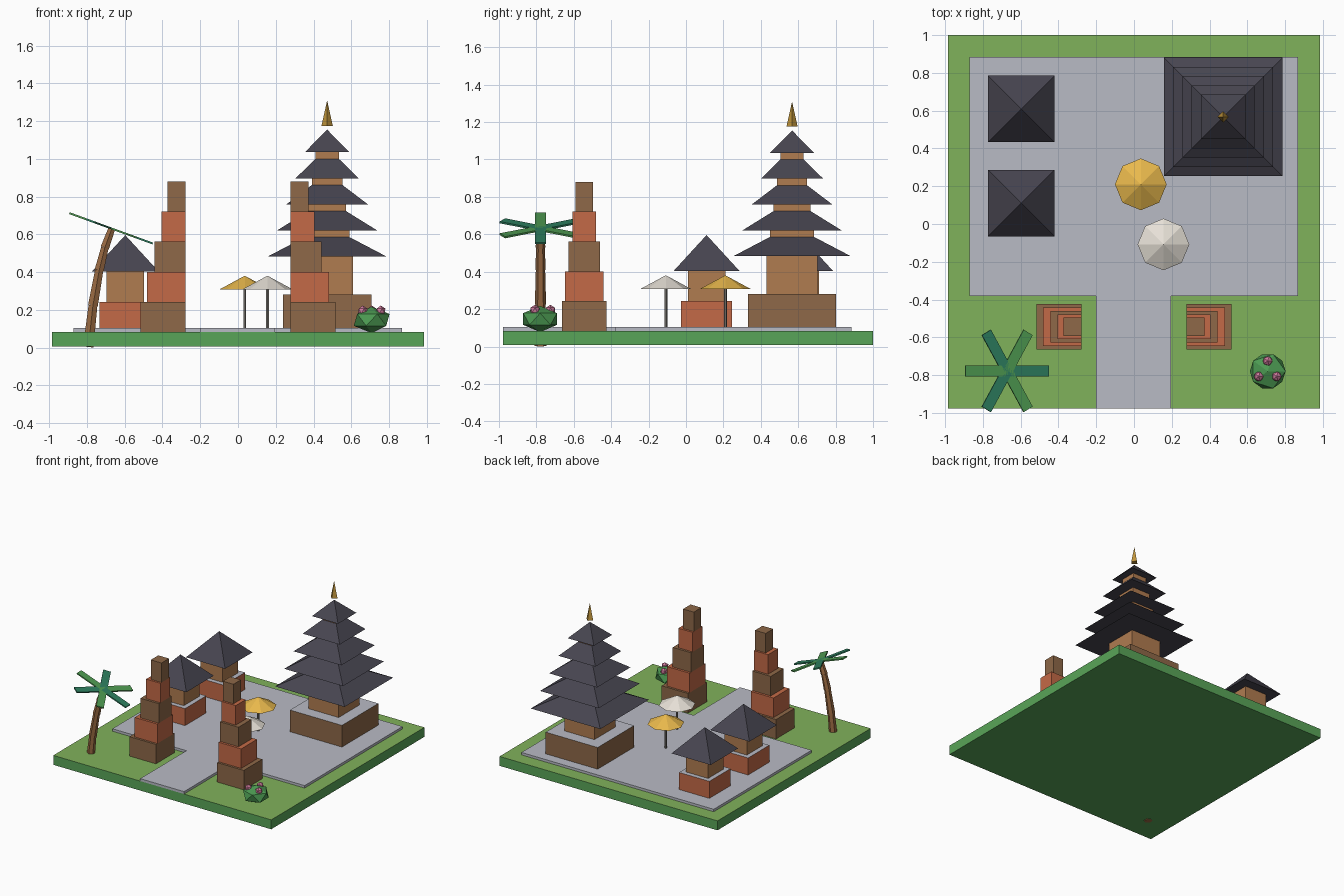
import bpy, bmesh
from math import radians, cos, sin, pi, sqrt
from mathutils import Vector, Matrix

if "Cube" in bpy.data.objects:
    bpy.data.objects.remove(bpy.data.objects["Cube"])


def mat(name, hex_):
    m = bpy.data.materials.new(name)
    rgb = [((hex_ >> s) & 255) / 255 for s in (16, 8, 0)]
    m.diffuse_color = [c / 12.92 if c < 0.04 else ((c + 0.055) / 1.055) ** 2.4 for c in rgb] + [1]
    m.use_nodes = True
    m.node_tree.nodes["Principled BSDF"].inputs["Base Color"].default_value = m.diffuse_color
    return m


GRASS, SOIL = mat("grass", 0x80B25B), mat("lawn_edge", 0x59A558)
STONE, ROOF = mat("paving", 0xB9BBC5), mat("thatch", 0x474550)
BROWN, BRICK, WOOD = mat("brown_stone", 0x8E6848), mat("brick", 0xC46A47), mat("wood", 0xB07C50)
GOLD, YELLOW, WHITE = mat("gold", 0xC0953C), mat("yellow_cloth", 0xE8B84C), mat("white_cloth", 0xE6E0D6)
POLE, TRUNK = mat("pole", 0x88847E), mat("trunk", 0x9A6A42)
TEAL, LEAF, BUSH, PINK = mat("leaf_dark", 0x2E8060), mat("leaf", 0x4F9C52), mat("bush", 0x4C9A52), mat("blossom", 0xCF7A9C)


def finish(name, bm, m, top=None):
    bmesh.ops.recalc_face_normals(bm, faces=bm.faces)
    me = bpy.data.meshes.new(name)
    me.materials.append(m)
    if top:
        me.materials.append(top)
        bm.normal_update()
        for f in bm.faces:
            f.material_index = int(f.normal.z > 0.9)
    bm.to_mesh(me)
    bm.free()
    ob = bpy.data.objects.new(name, me)
    bpy.context.collection.objects.link(ob)
    return ob


def prism(name, pts, z0, z1, m):
    bm = bmesh.new()
    face = bm.faces.new([bm.verts.new((x, y, z0)) for x, y in pts])
    new = bmesh.ops.extrude_face_region(bm, geom=[face])["geom"]
    bmesh.ops.translate(bm, vec=(0, 0, z1 - z0), verts=[v for v in new if isinstance(v, bmesh.types.BMVert)])
    return finish(name, bm, m)


def box(name, x0, x1, y0, y1, z0, z1, m, top=None):
    bm = bmesh.new()
    bmesh.ops.create_cube(bm, size=1, matrix=Matrix.Translation(((x0 + x1) / 2, (y0 + y1) / 2, (z0 + z1) / 2))
                          @ Matrix.Diagonal((x1 - x0, y1 - y0, z1 - z0, 1)))
    return finish(name, bm, m, top)


def block(name, x, y, h, z0, z1, m, top=None):
    return box(name, x - h, x + h, y - h, y + h, z0, z1, m, top)


def cone(name, a, b, r1, r2, n, m, turn=0):
    a, b = Vector(a), Vector(b)
    d = b - a
    bm = bmesh.new()
    bmesh.ops.create_cone(bm, cap_ends=True, segments=n, radius1=r1, radius2=r2, depth=d.length,
                          matrix=Matrix.Translation((a + b) / 2) @ Vector((0, 0, 1)).rotation_difference(d).to_matrix().to_4x4()
                          @ Matrix.Rotation(turn, 4, 'Z'))
    return finish(name, bm, m)


def roof(name, x, y, h, top, z0, z1):
    cone(name, (x, y, z0), (x, y, z1), h * sqrt(2), top * sqrt(2), 4, ROOF, pi / 4)


def blob(name, loc, r, rz, m):
    bm = bmesh.new()
    bmesh.ops.create_icosphere(bm, subdivisions=1, radius=1,
                               matrix=Matrix.Translation(loc) @ Matrix.Diagonal((r, r, rz, 1)))
    finish(name, bm, m)


# Lawn and paved courtyard with entrance path
box("lawn", -0.985, 0.985, -0.978, 1.0, 0.007, 0.084, SOIL, GRASS)
prism("courtyard", [(-0.2, -0.978), (0.197, -0.978), (0.197, -0.38), (0.868, -0.38), (0.868, 0.885),
                    (-0.87, 0.885), (-0.87, -0.38), (-0.2, -0.38)], 0.08, 0.104, STONE)

# Five-tier pagoda
px, py = 0.472, 0.567
block("pagoda_plinth", px, py, 0.235, 0.1, 0.281, BROWN, STONE)
for i in range(5):
    z = 0.483 + i * 0.138
    core = 0.136 - i * 0.0185
    block(f"pagoda_core_{i + 1}", px, py, core, 0.28 if i == 0 else z - 0.06, z + 0.01, WOOD)
    last = i == 4
    roof(f"pagoda_roof_{i + 1}", px, py, 0.314 - i * 0.049, 0 if last else core - 0.0185,
         z, z + (0.12 if last else 0.103))
cone("pagoda_finial", (px, py, 1.175), (px, py, 1.31), 0.03, 0, 4, GOLD)

# Two pavilions
for i, y in enumerate((0.11, 0.61)):
    x = -0.597
    block(f"pavilion_base_{i + 1}", x, y, 0.137, 0.1, 0.243, BRICK, STONE)
    block(f"pavilion_body_{i + 1}", x, y, 0.1, 0.24, 0.41, WOOD)
    roof(f"pavilion_roof_{i + 1}", x, y, 0.177, 0, 0.403, 0.596)

# Split gate: stepped towers with a flush inner side
for s, side in ((-1, "left"), (1, "right")):
    for i, w in enumerate((0.24, 0.204, 0.166, 0.128, 0.096)):
        xs = sorted((s * 0.277, s * (0.277 + w)))
        box(f"gate_{side}_step_{i + 1}", *xs, -0.544 - w / 2, -0.544 + w / 2,
            0.083 + i * 0.1595, 0.083 + (i + 1) * 0.1595, BRICK if i % 2 else BROWN)

# Parasols
for name, x, y, m in (("yellow", 0.036, 0.21, YELLOW), ("white", 0.156, -0.108, WHITE)):
    cone(f"{name}_parasol_pole", (x, y, 0.1), (x, y, 0.34), 0.008, 0.008, 6, POLE)
    cone(f"{name}_parasol_canopy", (x, y, 0.307), (x, y, 0.381), 0.137, 0, 8, m)

# Palm: bent trunk of short segments and a tilted ring of flat fronds
path = [(-0.793, 0.004), (-0.768, 0.225), (-0.735, 0.41), (-0.705, 0.53), (-0.668, 0.632)]
for i in range(4):
    (xa, za), (xb, zb) = path[i:i + 2]
    cone(f"palm_trunk_{i + 1}", (xa, -0.778, za), (xb, -0.778, zb), 0.032 - i * 0.002, 0.027 - i * 0.002, 6, TRUNK)
tilt = Matrix.Translation((-0.672, -0.778, 0.632)) @ Matrix.Rotation(radians(20), 4, 'Y')
for i in range(6):
    frond = box(f"palm_frond_{i + 1}", 0, 0.235, -0.029, 0.029, -0.005, 0.005, LEAF if i % 2 else TEAL)
    frond.data.transform(tilt @ Matrix.Rotation(i * pi / 3, 4, 'Z'))

# Flowering bush
blob("bush", (0.708, -0.78, 0.147), 0.106, 0.07, BUSH)
for i in range(3):
    a = pi / 2 + i * 2 * pi / 3
    blob(f"blossom_{i + 1}", (0.708 + 0.055 * cos(a), -0.78 + 0.055 * sin(a), 0.195), 0.028, 0.028, PINK)
